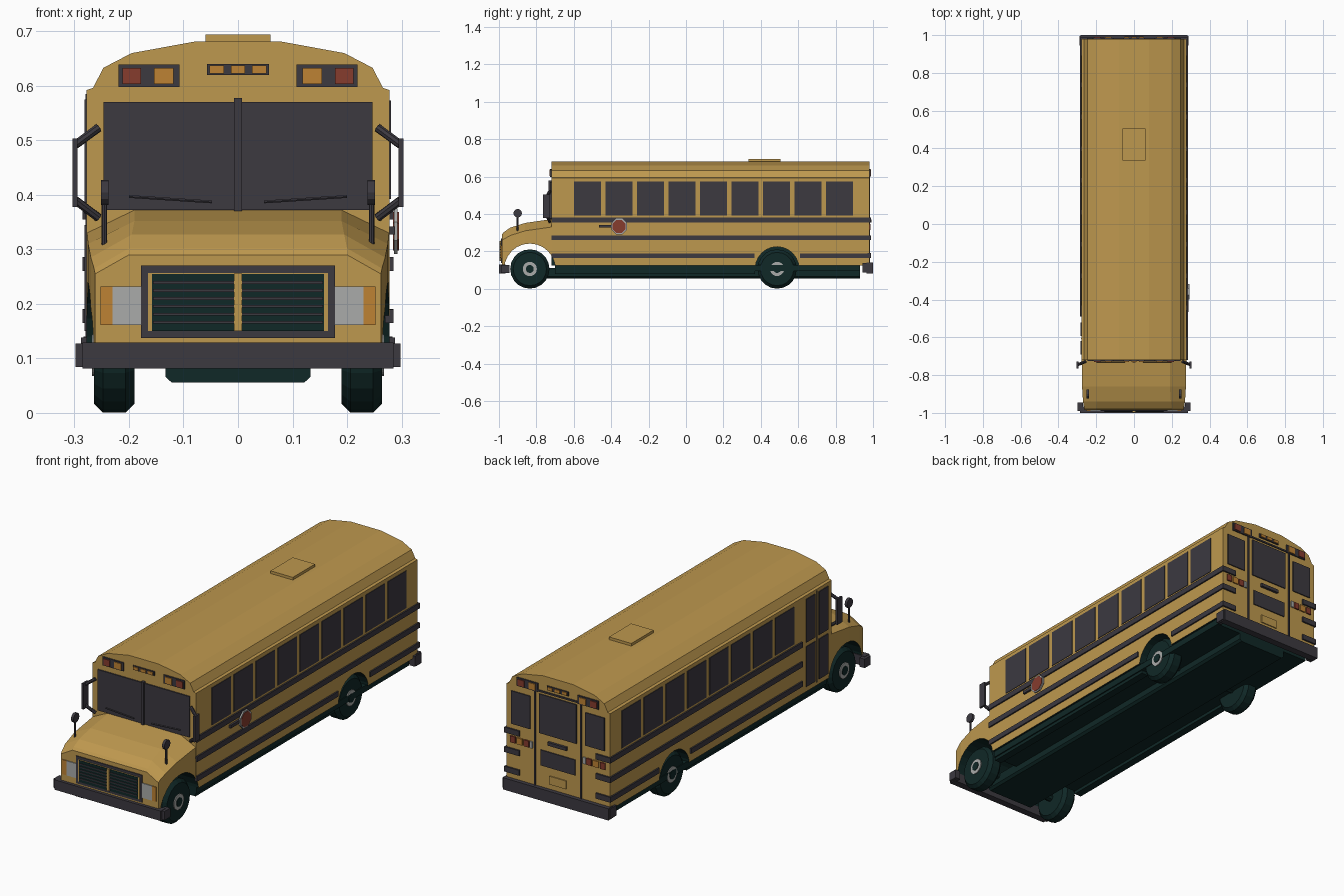
import bpy, bmesh, math
from mathutils import Vector

if "Cube" in bpy.data.objects:
    bpy.data.objects.remove(bpy.data.objects["Cube"])


def mat(name, c):
    m = bpy.data.materials.new(name)
    m.diffuse_color = (*c, 1)
    m.use_nodes = True
    m.node_tree.nodes["Principled BSDF"].inputs["Base Color"].default_value = m.diffuse_color
    return m


YELLOW = mat("yellow", (0.515, 0.315, 0.077))
DARK = mat("charcoal", (0.045, 0.041, 0.051))
BLACK = mat("green_black", (0.005, 0.021, 0.020))
GREY = mat("light_grey", (0.40, 0.41, 0.40))
RED = mat("red", (0.24, 0.045, 0.027))
AMBER = mat("amber", (0.515, 0.223, 0.034))


def finish(name, bm, *mats):
    bmesh.ops.recalc_face_normals(bm, faces=bm.faces)
    me = bpy.data.meshes.new(name)
    bm.to_mesh(me)
    bm.free()
    for m in mats:
        me.materials.append(m)
    ob = bpy.data.objects.new(name, me)
    bpy.context.collection.objects.link(ob)
    return ob


def box(name, m, x, y, z):
    """Box from (min, max) ranges."""
    bm = bmesh.new()
    bmesh.ops.create_cube(bm, size=1)
    for v in bm.verts:
        v.co = [(r[0] + r[1]) / 2 + c * (r[1] - r[0]) for r, c in zip((x, y, z), v.co)]
    return finish(name, bm, m)


def loft(name, sections, *mats):
    """Skin a row of equal-length closed sections and cap the ends."""
    bm = bmesh.new()
    rings = [[bm.verts.new(p) for p in s] for s in sections]
    n = len(rings[0])
    for a, b in zip(rings, rings[1:]):
        for i in range(n):
            j = (i + 1) % n
            bm.faces.new((a[i], a[j], b[j], b[i]))
    bm.faces.new(rings[0])
    bm.faces.new(rings[-1])
    return finish(name, bm, *mats)


def mirrored(half, y):
    """Section at y from the right half outline, listed bottom to top."""
    return [(x, y, z) for x, z in half] + [(-x, y, z) for x, z in reversed(half)]


def disc(name, m, x0, x1, y, z, r, n=20, turn=0.0, bevel=0.0):
    """Disc with its axis along x, with optional chamfered rims."""
    def ring(x, q):
        return [(x, y + q * math.cos(turn + math.tau * i / n),
                 z + q * math.sin(turn + math.tau * i / n)) for i in range(n)]
    rows = [ring(x0, r), ring(x1, r)]
    if bevel:
        rows = [ring(x0, r - bevel), ring(x0 + bevel, r), ring(x1 - bevel, r), ring(x1, r - bevel)]
    return loft(name, rows, m)


def rod(name, m, a, b, r, n=8):
    a, b = Vector(a), Vector(b)
    d = b - a
    q = d.to_track_quat('Z', 'Y')
    rows = [[p + q @ Vector((r * math.cos(math.tau * i / n), r * math.sin(math.tau * i / n), 0))
             for i in range(n)] for p in (a, b)]
    return loft(name, rows, m)


def cut(ob, cutter):
    mod = ob.modifiers.new("cut", 'BOOLEAN')
    mod.operation, mod.solver, mod.object = 'DIFFERENCE', 'EXACT', cutter
    cutter.hide_render = True
    cutter.hide_set(True)


def span(s, a, b):
    return (min(s * a, s * b), max(s * a, s * b))


SIDES = ((1, "right"), (-1, "left"))
FRONT_Y, REAR_Y, NOSE_Y = -0.72, 0.98, -0.985
AXLES = (("front", -0.835), ("rear", 0.487))

# Passenger body with faceted roof
body_half = [(0.278, 0.125), (0.278, 0.592), (0.266, 0.596), (0.247, 0.633), (0.195, 0.66), (0.08, 0.681)]
body = loft("body", [mirrored(body_half, FRONT_Y), mirrored(body_half, REAR_Y)], YELLOW, BLACK)
box("roof_hatch", YELLOW, (-0.06, 0.06), (0.335, 0.505), (0.675, 0.694))

# Hood tapering to the nose
hood = loft("hood", [mirrored(h, y) for y, h in (
    (FRONT_Y, [(0.277, 0.127), (0.277, 0.330), (0.19, 0.372)]),
    (-0.86, [(0.275, 0.127), (0.275, 0.310), (0.19, 0.352)]),
    (-0.94, [(0.270, 0.127), (0.270, 0.285), (0.195, 0.327)]),
    (-0.975, [(0.264, 0.127), (0.264, 0.265), (0.20, 0.302)]),
    (NOSE_Y, [(0.262, 0.127), (0.262, 0.255), (0.20, 0.290)]))], YELLOW, BLACK)

# Dark undersides, wheel arches
for ob in (body, hood):
    for p in ob.data.polygons:
        if p.normal.z < -0.9:
            p.material_index = 1
cut(hood, disc("front_arch_cutter", BLACK, -0.4, 0.4, -0.835, 0.105, 0.137, 24))
for s, side in SIDES:
    x = span(s, 0.17, 0.4)
    cut(body, disc(side + "_rear_arch_cutter", BLACK, *x, 0.487, 0.108, 0.117, 24))
    cut(body, disc(side + "_front_arch_cutter", BLACK, *x, -0.835, 0.105, 0.137, 24))

# Chassis floor and central frame
box("floor", BLACK, (-0.268, 0.268), (-0.70, 0.93), (0.095, 0.126))
frame_half = [(0.122, 0.056), (0.133, 0.066), (0.133, 0.11)]
loft("frame", [mirrored(frame_half, -0.9), mirrored(frame_half, 0.93)], BLACK)
for s, side in SIDES:
    box(side + "_sill", BLACK, span(s, 0.225, 0.262), (-0.70, 0.37), (0.08, 0.1))

# Wheels with hub rings
for axle, y in AXLES:
    rod(axle + "_axle", BLACK, (-0.2, y, 0.105), (0.2, y, 0.105), 0.018)
    for s, side in SIDES:
        nm = f"{side}_{axle}_"
        disc(nm + "wheel", BLACK, *span(s, 0.19, 0.264), y, 0.106, 0.105, 20, 0, 0.016)
        disc(nm + "hub_ring", GREY, *span(s, 0.25, 0.268), y, 0.106, 0.038)
        disc(nm + "hub_cap", BLACK, *span(s, 0.25, 0.271), y, 0.106, 0.021)

# Bumpers
box("front_bumper", DARK, (-0.285, 0.285), (-1.0, -0.965), (0.081, 0.129))
box("rear_bumper", DARK, (-0.283, 0.283), (0.965, 1.0), (0.083, 0.14))
for s, side in SIDES:
    box(side + "_front_bumper_end", DARK, span(s, 0.27, 0.298), (-0.99, -0.945), (0.084, 0.127))
    box(side + "_rear_bumper_end", DARK, span(s, 0.26, 0.288), (0.945, 0.995), (0.088, 0.138))

# Side windows and stripes; the door takes the first window's place on the left
for s, side in SIDES:
    plate = span(s, 0.276, 0.281)
    rail = span(s, 0.27, 0.285)
    for i in range(0 if s > 0 else 1, 9):
        y = -0.6 + i * 0.1685
        box(f"{side}_window_{i}", DARK, plate, (y, y + 0.145), (0.392, 0.573))
    start = FRONT_Y if s > 0 else -0.49
    for z in (0.355, 0.26):
        box(side + "_stripe", DARK, rail, (start, 0.985), (z, z + 0.026))
    box(side + "_low_stripe_front", DARK, rail, (start, 0.365), (0.165, 0.19))
    box(side + "_low_stripe_rear", DARK, rail, (0.61, 0.985), (0.165, 0.19))

# Entry door with two glazed leaves
for y in (-0.69, -0.592):
    for z0, z1 in ((0.15, 0.345), (0.365, 0.575)):
        box("door_glass", DARK, (-0.282, -0.276), (y, y + 0.07), (z0, z1))
box("door_seam", DARK, (-0.280, -0.276), (-0.609, -0.604), (0.14, 0.585))

# Windshield, pillar and wipers
box("windshield", DARK, (-0.247, 0.247), (-0.726, -0.71), (0.372, 0.57))
box("windshield_pillar", DARK, (-0.007, 0.007), (-0.734, -0.71), (0.37, 0.578))
for s, side in SIDES:
    rod(side + "_wiper", DARK, (s * 0.2, -0.73, 0.397), (s * 0.048, -0.73, 0.387), 0.003, 6)

# Warning lights above the front and rear glass
for end, y, d in (("front", FRONT_Y, -1), ("rear", REAR_Y, 1)):
    back = tuple(sorted((y - d * 0.01, y + d * 0.006)))
    lens = tuple(sorted((y, y + d * 0.010)))
    for s, side in SIDES:
        nm = f"{end}_{side}_"
        box(nm + "light_panel", DARK, span(s, 0.107, 0.219), back, (0.598, 0.639))
        box(nm + "red_light", RED, span(s, 0.178, 0.212), lens, (0.603, 0.633))
        box(nm + "amber_light", AMBER, span(s, 0.118, 0.154), lens, (0.603, 0.633))
    box(end + "_marker_panel", DARK, (-0.057, 0.057), back, (0.62, 0.64))
    for x in (-0.039, 0, 0.039):
        box(end + "_marker_light", AMBER, (x - 0.013, x + 0.013), lens, (0.623, 0.637))

# Grille: frame, inner trim, slats and divider
for nm, m, w, z0, z1, y in (("surround", DARK, 0.178, 0.137, 0.27, -0.989),
                            ("trim", YELLOW, 0.165, 0.15, 0.257, -0.991),
                            ("mesh", BLACK, 0.158, 0.15, 0.255, -0.993)):
    box("grille_" + nm, m, (-w, w), (y, -0.97), (z0, z1))
for i in range(6):
    z = 0.164 + i * 0.0145
    box("grille_slat", DARK, (-0.156, 0.156), (-0.996, -0.98), (z, z + 0.005))
box("grille_divider", YELLOW, (-0.007, 0.007), (-0.998, -0.98), (0.15, 0.256))

for s, side in SIDES:
    # Headlights and turn signals
    box(side + "_headlight", GREY, span(s, 0.178, 0.23), (-0.989, -0.97), (0.161, 0.232))
    box(side + "_turn_signal", AMBER, span(s, 0.23, 0.252), (-0.989, -0.97), (0.161, 0.232))
    # Door mirrors on two arms
    box(side + "_mirror", DARK, span(s, 0.294, 0.304), (-0.765, -0.728), (0.378, 0.503))
    for z0, z1 in ((0.492, 0.523), (0.39, 0.358)):
        rod(side + "_mirror_arm", DARK, (s * 0.298, -0.745, z0), (s * 0.256, -0.728, z1), 0.008)
    # Fender mirrors
    rod(side + "_fender_post", DARK, (s * 0.245, -0.9, 0.285), (s * 0.245, -0.9, 0.40), 0.005)
    disc(side + "_fender_mirror", DARK, *span(s, 0.238, 0.251), -0.9, 0.404, 0.023, 12)

# Folding stop sign
box("sign_arm", DARK, (0.277, 0.288), (-0.465, -0.39), (0.327, 0.342))
disc("sign_rim", GREY, 0.286, 0.293, -0.358, 0.333, 0.045, 8, math.pi / 8)
disc("sign_face", RED, 0.284, 0.295, -0.358, 0.333, 0.038, 8, math.pi / 8)

# Rear emergency door
RY = (0.97, 0.985)
for s, side in SIDES:
    box(side + "_rear_door_edge", DARK, span(s, 0.12, 0.128), RY, (0.14, 0.608))
    box(side + "_rear_window", DARK, span(s, 0.148, 0.25), RY, (0.405, 0.565))
    for z in (0.355, 0.26, 0.165):
        box(side + "_rear_stripe", DARK, span(s, 0.205, 0.285), (0.97, 0.988), (z, z + 0.026))
    for m, a, b in ((GREY, 0.136, 0.15), (RED, 0.155, 0.182), (AMBER, 0.19, 0.22), (RED, 0.228, 0.255)):
        box(side + "_tail_light", m, span(s, a, b), (0.97, 0.987), (0.315, 0.346))
box("rear_door_top", DARK, (-0.128, 0.128), RY, (0.60, 0.608))
box("rear_door_window", DARK, (-0.1, 0.1), RY, (0.40, 0.59))
box("rear_door_low_window", DARK, (-0.093, 0.093), RY, (0.245, 0.32))
box("rear_door_handle", DARK, (-0.05, 0.05), (0.97, 0.992), (0.355, 0.371))
box("plate_holder", YELLOW, (-0.045, 0.045), RY, (0.165, 0.205))
